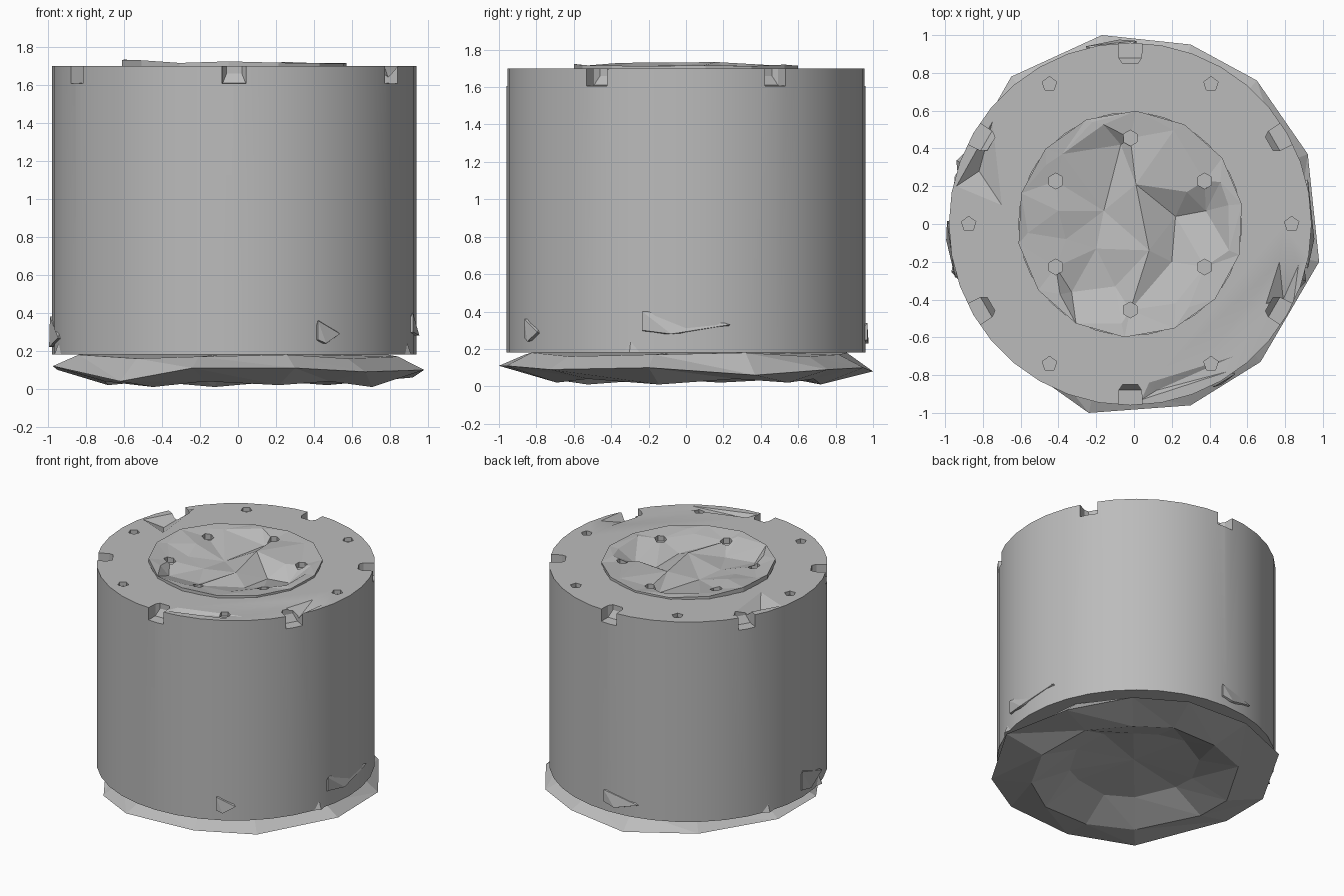
import bpy, bmesh, math, random
from mathutils import Vector, Matrix
from mathutils.geometry import delaunay_2d_cdt

random.seed(4)
cube = bpy.data.objects.get("Cube")
if cube:
    bpy.data.objects.remove(cube, do_unlink=True)

CX = -0.02           # axis of the drum
TOP, BOTTOM, RADIUS = 1.7, 0.18, 0.96

grey = bpy.data.materials.new("plain grey")
grey.use_nodes = True
grey.diffuse_color = (0.5, 0.5, 0.5, 1)
grey.node_tree.nodes["Principled BSDF"].inputs["Base Color"].default_value = grey.diffuse_color


def finish(name, bm):
    """Turn a bmesh into a named grey object."""
    bmesh.ops.recalc_face_normals(bm, faces=bm.faces[:])
    mesh = bpy.data.meshes.new(name)
    bm.to_mesh(mesh)
    bm.free()
    mesh.materials.append(grey)
    obj = bpy.data.objects.new(name, mesh)
    bpy.context.collection.objects.link(obj)
    return obj


def hull(name, points):
    """Convex chunk around a few points."""
    bm = bmesh.new()
    for p in points:
        bm.verts.new(p)
    bmesh.ops.convex_hull(bm, input=bm.verts[:])
    return finish(name, bm)


def prism(name, x, y, z0, z1, r, sides):
    bm = bmesh.new()
    bmesh.ops.create_cone(bm, cap_ends=True, segments=sides, radius1=r, radius2=r, depth=z1 - z0,
                          matrix=Matrix.Translation((x, y, (z0 + z1) / 2)))
    return finish(name, bm)


def polar(r, deg, z):
    a = math.radians(deg)
    return Vector((CX + r * math.cos(a), r * math.sin(a), z))


def cut(obj, cutters):
    """Subtract the cutters, bake the result and drop them."""
    for c in cutters:
        c.hide_render = True
        mod = obj.modifiers.new("cut", 'BOOLEAN')
        mod.operation, mod.solver, mod.object = 'DIFFERENCE', 'EXACT', c
    graph = bpy.context.evaluated_depsgraph_get()
    mesh = bpy.data.meshes.new_from_object(obj.evaluated_get(graph))
    obj.modifiers.clear()
    obj.data = mesh
    for c in cutters:
        bpy.data.objects.remove(c, do_unlink=True)


def smooth(obj, degrees):
    bpy.ops.object.select_all(action='DESELECT')
    obj.select_set(True)
    bpy.context.view_layer.objects.active = obj
    bpy.ops.object.shade_smooth_by_angle(angle=math.radians(degrees))


# Drum body
body = prism("drum_body", CX, 0, BOTTOM, TOP, RADIUS, 36)

cutters = [prism("pocket", CX, 0, 1.45, 2, 0.59, 40)]
for a in range(30, 390, 60):
    # Rim notch: square at the edge, narrowing inwards
    spin = Matrix.Translation((CX, 0, 0)) @ Matrix.Rotation(math.radians(a), 4, 'Z')
    cutters.append(hull("notch", [spin @ Vector((r, s * w, z))
                                  for r, w, zs in ((1.1, 0.07, (1.6, 1.8)), (0.88, 0.06, (1.61, 1.8)),
                                                   (0.85, 0.04, (1.66, 1.8)))
                                  for s in (-1, 1) for z in zs]))
    # Outer ring hole
    p = polar(0.855, a + 30, 0)
    cutters.append(prism("hole", p.x, p.y, 1.67, 1.9, 0.04, 5))

# Shallow gouges in the top face: outline at the surface and one deep point
gouges = [
    ([(-0.75, 0.54), (-0.94, 0.2), (-0.7, 0.1)], (-0.82, 0.28), 0.06),
    ([(0.77, -0.2), (0.87, -0.22), (0.84, -0.45), (0.7, -0.42)], (0.79, -0.4), 0.06),
    ([(0.04, -0.93), (0.08, -0.84), (0.53, -0.7), (0.5, -0.78)], (0.12, -0.88), 0.03),
]
for outline, (dx, dy), depth in gouges:
    pts = [(x, y, z) for x, y in outline for z in (TOP, TOP + 0.1)]
    cutters.append(hull("gouge", pts + [(dx, dy, TOP - depth)]))
cut(body, cutters)
smooth(body, 25)

# Crumpled centre plate: raised rim, inner lip, hole seats and uneven floor
plate_pts = []
for k in range(14):
    a = k * 360 / 14 + 10
    plate_pts.append(polar(0.6, a, 1.72 + random.uniform(-0.01, 0.016)))
for k in range(9):
    plate_pts.append(polar(random.uniform(0.52, 0.55), k * 40 + 25, 1.715))
for a in range(30, 390, 60):
    plate_pts.append(polar(0.455, a, 1.695))
floor = [(-0.22, 0.54, 1.715), (-0.38, 0.37, 1.71), (-0.07, 0.42, 1.65), (-0.16, 0.07, 1.64),
         (0.01, 0.21, 1.71), (0.08, -0.14, 1.7), (0.22, 0.04, 1.62), (0.28, 0.17, 1.7),
         (0.38, 0.07, 1.62), (0.5, 0.1, 1.71), (-0.4, 0.07, 1.71), (-0.2, -0.13, 1.65),
         (-0.36, -0.08, 1.68), (-0.33, -0.36, 1.65), (-0.1, -0.33, 1.64), (0.22, -0.42, 1.7),
         (0.2, -0.2, 1.64)]
plate_pts += [Vector(p) for p in floor]
flat, _, tris, orig, _, _ = delaunay_2d_cdt([p.to_2d() for p in plate_pts], [], [], 0, 1e-5)
bm = bmesh.new()
verts = [bm.verts.new((p.x, p.y, plate_pts[orig[i][0]].z)) for i, p in enumerate(flat)]
for t in tris:
    bm.faces.new([verts[i] for i in t])
new = bmesh.ops.extrude_face_region(bm, geom=bm.faces[:])["geom"]
for v in new:
    if isinstance(v, bmesh.types.BMVert):
        v.co.z = 1.4
plate = finish("centre_plate", bm)
holes = []
for a in range(30, 390, 60):
    p = polar(0.455, a, 0)
    holes.append(prism("hole", p.x, p.y, 1.66, 1.9, 0.042, 6))
cut(plate, holes)

# Faceted base slab: rings from the top down to the underside and into its hollow
rim = [(0.98, -0.2, 0.1), (0.92, 0.37, 0.06), (0.65, 0.76, 0.09), (0.3, 0.95, 0.1), (-0.17, 1, 0.08),
       (-0.65, 0.78, 0.11), (-0.95, 0.25, 0.1), (-0.975, -0.17, 0.12), (-0.62, -0.73, 0.04),
       (-0.24, -1, 0.11), (0.3, -0.96, 0.11), (0.67, -0.73, 0.09)]
rim = [Vector(p) for p in rim]


def scaled(factor, heights):
    return [Vector((p.x * factor, p.y * factor, heights[i % len(heights)])) for i, p in enumerate(rim)]


rings = [scaled(0.86, (0.17, 0.18, 0.16)), rim,
         scaled(0.72, (0.01, 0.04, 0.02, 0.04)), scaled(0.45, (0.13, 0.15, 0.12))]
bm = bmesh.new()
loops = [[bm.verts.new(p) for p in ring] for ring in rings]
n = len(rim)
for a, b in zip(loops, loops[1:]):
    for i in range(n):
        j = (i + 1) % n
        bm.faces.new((a[i], a[j], b[j]))
        bm.faces.new((a[i], b[j], b[i]))
for loop, z in ((loops[0], BOTTOM + 0.01), (loops[-1], 0.17)):
    tip = bm.verts.new((0, 0, z))
    for i in range(n):
        bm.faces.new((loop[i], loop[(i + 1) % n], tip))
finish("base_slab", bm)

# Chipped lugs low on the drum wall: angle, half width in degrees, low and high z
lugs = [(-59, 4, 0.21, 0.36), (0, 14, 0.25, 0.4), (96, 8, 0.2, 0.34), (188, 9, 0.19, 0.38)]
for i, (a, w, z0, z1) in enumerate(lugs):
    hull(f"lug_{i + 1}", [polar(0.9, a - w, z0 + 0.03), polar(0.9, a + w, z0 + 0.05), polar(0.9, a, z1),
                          polar(0.97, a - w, z1), polar(0.97, a + w, z0 + 0.08),
                          polar(0.978, a - w / 3, z0 + 0.03), polar(0.97, a - w, z0 + 0.05)])

# Thin flared skirts at the foot of the wall
for i, a in enumerate((-18, 160, 195)):
    hull(f"skirt_{i + 1}", [polar(0.9, a - 14, BOTTOM), polar(0.9, a + 14, BOTTOM), polar(0.98, a, BOTTOM),
                            polar(0.95, a, 0.26)])
